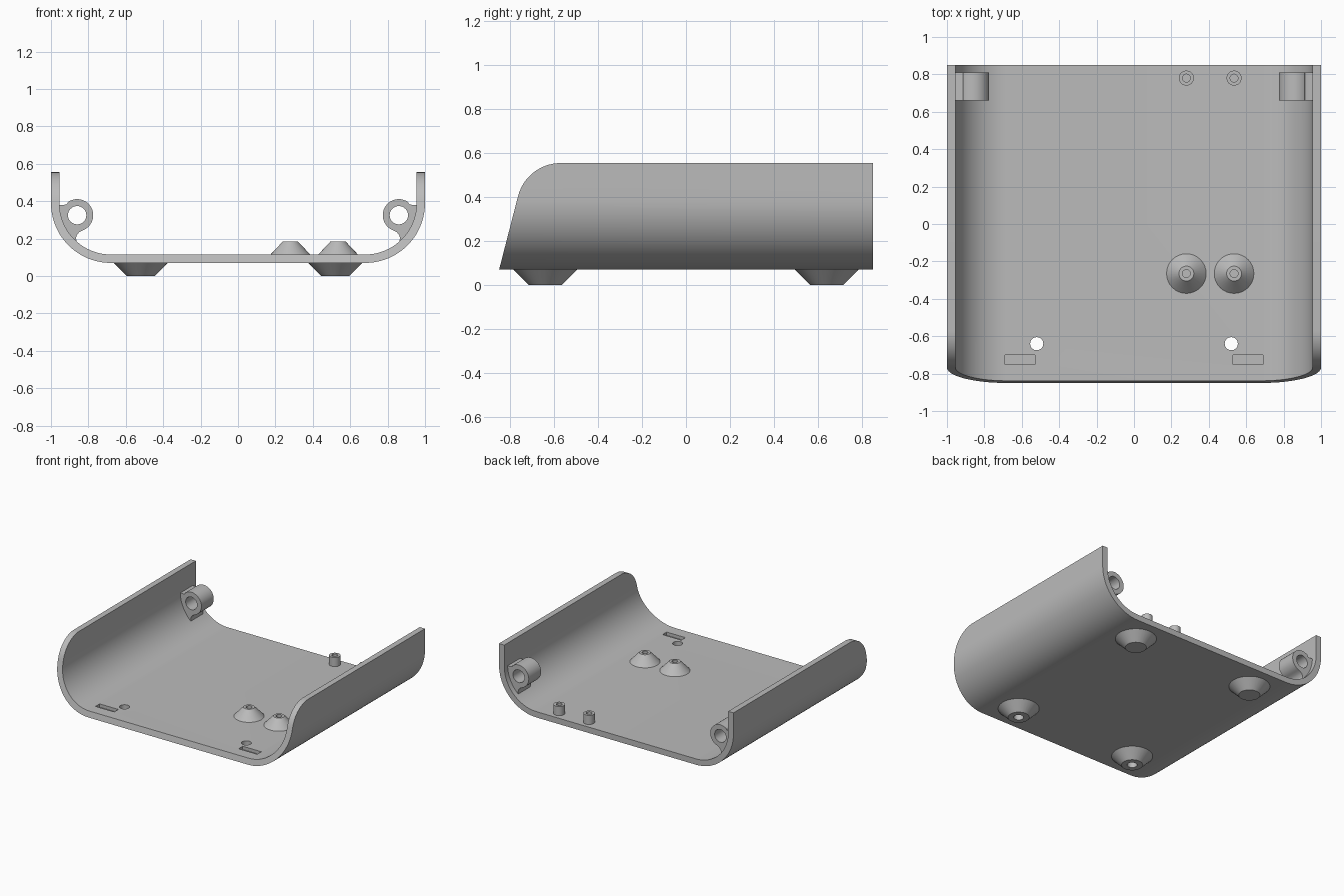
import bpy, bmesh
from math import sin, cos, pi, radians
from mathutils import Vector, Matrix

cube = bpy.data.objects.get("Cube")
if cube:
    bpy.data.objects.remove(cube, do_unlink=True)

grey = bpy.data.materials.new("plain grey")
grey.use_nodes = True
colour = (0.5, 0.5, 0.5, 1)
grey.diffuse_color = colour
grey.node_tree.nodes["Principled BSDF"].inputs["Base Color"].default_value = colour


def finish(bm, name):
    bmesh.ops.recalc_face_normals(bm, faces=bm.faces)
    mesh = bpy.data.meshes.new(name)
    bm.to_mesh(mesh)
    bm.free()
    mesh.materials.append(grey)
    ob = bpy.data.objects.new(name, mesh)
    bpy.context.collection.objects.link(ob)
    return ob


def smooth(ob):
    bpy.ops.object.select_all(action='DESELECT')
    ob.select_set(True)
    bpy.context.view_layer.objects.active = ob
    bpy.ops.object.shade_smooth_by_angle(angle=radians(25))


def prism(name, points, offset):
    """Extrude a closed outline of 3D points along an offset."""
    bm = bmesh.new()
    face = bm.faces.new([bm.verts.new(p) for p in points])
    ext = bmesh.ops.extrude_face_region(bm, geom=[face], use_keep_orig=True)
    moved = [g for g in ext["geom"] if isinstance(g, bmesh.types.BMVert)]
    bmesh.ops.translate(bm, vec=Vector(offset), verts=moved)
    return finish(bm, name)


def rod(name, centre, radius, depth, turn=Matrix()):
    bm = bmesh.new()
    bmesh.ops.create_cone(bm, cap_ends=True, segments=32, radius1=radius, radius2=radius,
                          depth=depth, matrix=Matrix.Translation(centre) @ turn)
    return finish(bm, name)


def lathe(name, profile, x, y, steps=32):
    """Spin (radius, height) points round a vertical axis at x, y."""
    bm = bmesh.new()
    vs = [bm.verts.new((r, 0, z)) for r, z in profile]
    es = [bm.edges.new(pair) for pair in zip(vs, vs[1:])]
    bmesh.ops.spin(bm, geom=vs + es, cent=(0, 0, 0), axis=(0, 0, 1), angle=2 * pi, steps=steps)
    bmesh.ops.remove_doubles(bm, verts=bm.verts, dist=1e-4)
    bmesh.ops.translate(bm, vec=(x, y, 0), verts=bm.verts)
    ob = finish(bm, name)
    smooth(ob)
    return ob


def cut(ob, cutter, operation='DIFFERENCE'):
    mod = ob.modifiers.new("cut", 'BOOLEAN')
    mod.object, mod.operation, mod.solver = cutter, operation, 'EXACT'
    bpy.context.view_layer.objects.active = ob
    bpy.ops.object.modifier_apply(modifier=mod.name)
    bpy.data.objects.remove(cutter, do_unlink=True)


def arc(cx, cz, r, start, end, n):
    angles = [radians(start + (end - start) * i / n) for i in range(n + 1)]
    return [(cx + r * cos(a), cz + r * sin(a)) for a in angles]


# Shell: rounded U section, with the front end sloped and rounded off
BX, BZ, R, T = 0.68, 0.39, 0.32, 0.045
FLOOR = BZ - R + T
outer = [(1, 0.62)] + arc(BX, BZ, R, 0, -90, 20)
inner = [(1 - T, 0.62)] + arc(BX, BZ, R - T, 0, -90, 20)
mirrored = lambda pts: [(-x, z) for x, z in reversed(pts)]
section = outer + mirrored(outer) + list(reversed(inner + mirrored(inner)))
shell = prism("shell", [(x, -0.95, z) for x, z in section], (0, 1.8, 0))
side = [(1, 0), (1, 0.555)] + arc(-0.57, 0.355, 0.2, 90, 165.6, 14) + [(-0.868, 0)]
cut(shell, prism("side_trim", [(-1.2, y, z) for y, z in side], (2.4, 0, 0)), 'INTERSECT')

# Screw holes and shallow slots in the floor near the front
FX, FY = 0.52, 0.64
for s in (-1, 1):
    cut(shell, rod("hole_cutter", (s * FX, -FY, 0.1), 0.035, 0.3))
    x0, x1, y0, y1 = s * 0.53, s * 0.69, -0.75, -0.7
    slot = [(x0, y0), (x1, y0), (x1, y1), (x0, y1)]
    cut(shell, prism("slot_cutter", [(x, y, FLOOR - 0.025) for x, y in slot], (0, 0, 0.1)))
smooth(shell)

# Tapered feet: drilled at the front, solid at the back
for s, label in ((-1, "right"), (1, "left")):
    lathe("front_foot_" + label,
          [(0.145, 0.07), (0.075, 0), (0.035, 0), (0.035, 0.07)], s * FX, -FY)
    lathe("back_foot_" + label, [(0.145, 0.07), (0.075, 0), (0, 0)], s * FX, FY)

# Cone bosses and small posts on the floor, each with a blind pin hole
for i, x in enumerate((0.28, 0.535), 1):
    top = 0.185
    bore = [(0.04, top), (0.021, top), (0.021, FLOOR + 0.01), (0, FLOOR + 0.01)]
    lathe(f"cone_boss_{i}", [(0.106, FLOOR)] + bore, x, -0.265)
    lathe(f"small_post_{i}", [(0.04, FLOOR)] + bore, x, 0.78)

# Hinge lugs on the side walls near the back
LX, LZ = 0.86, 0.325
fillet = [(0.848, 0.235), (0.86, 0.222), (0.866, 0.205), (0.864, 0.188)]
outline = ([(0.975, 0.38), (0.93, 0.38), (0.915, 0.384)] + arc(LX, LZ, 0.086, 55, 250, 28)
           + fillet + arc(BX, BZ, R - T / 2, -50, -8, 10))
for s, label in ((-1, "right"), (1, "left")):
    lug = prism("hinge_lug_" + label, [(s * x, 0.66, z) for x, z in outline], (0, 0.15, 0))
    cut(lug, rod("lug_cutter", (s * LX, 0.73, LZ), 0.049, 0.4, Matrix.Rotation(pi / 2, 4, 'X')))
    smooth(lug)
